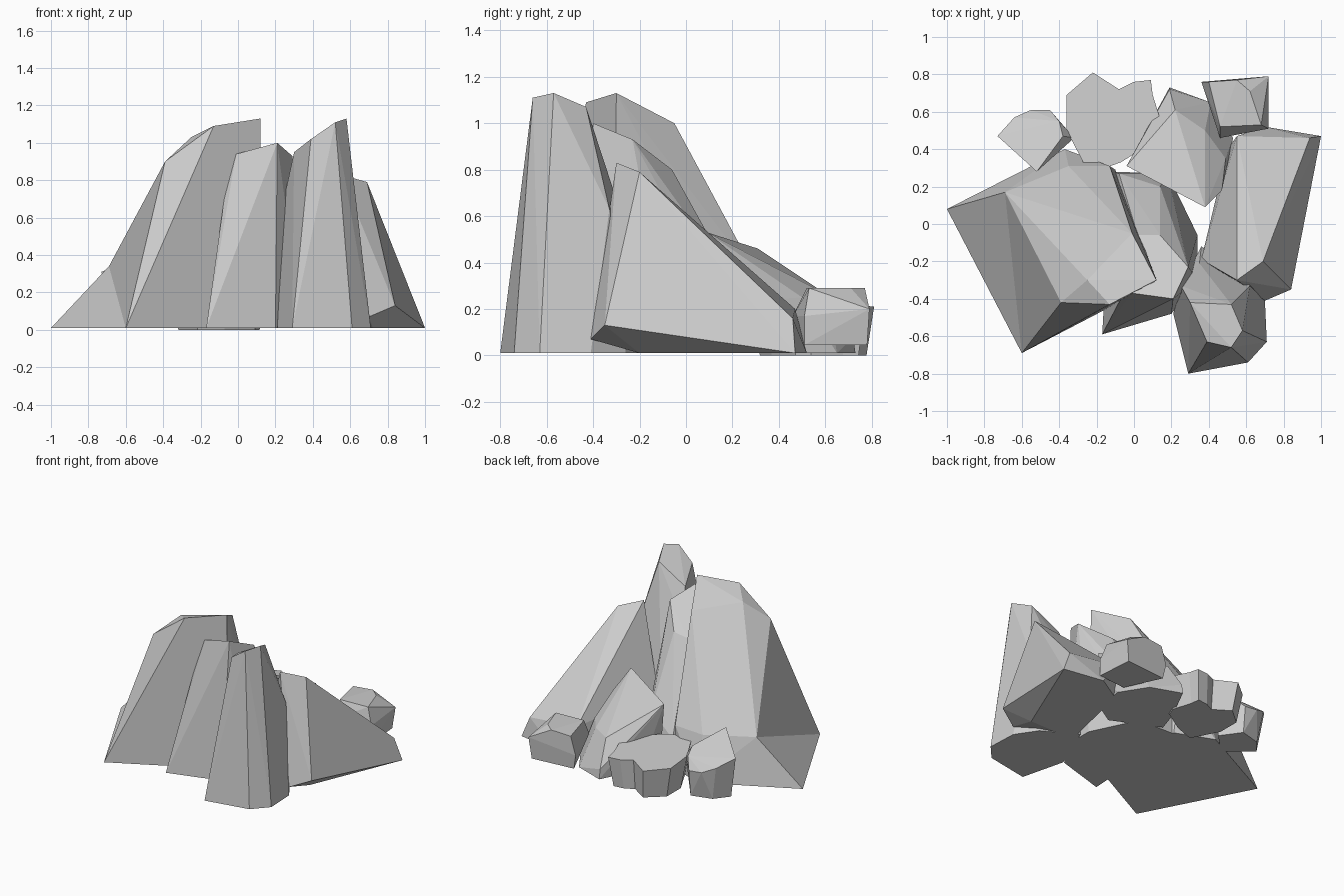
import bpy, bmesh
from mathutils import Vector

if "Cube" in bpy.data.objects:
    bpy.data.objects.remove(bpy.data.objects["Cube"])


def finish(name, bm):
    """Turn a bmesh into a flat-shaded object."""
    bmesh.ops.recalc_face_normals(bm, faces=bm.faces)
    me = bpy.data.meshes.new(name)
    bm.to_mesh(me)
    bm.free()
    ob = bpy.data.objects.new(name, me)
    bpy.context.collection.objects.link(ob)
    return ob


def rock(name, base, upper, floor=0.01, creases=()):
    """Faceted boulder: hull of a ground outline and upper corners.
    Each crease is an edge (two corners) to turn inwards, making a hollow."""
    bm = bmesh.new()
    for x, y in base:
        bm.verts.new((x, y, floor))
    for p in upper:
        bm.verts.new(p)
    bmesh.ops.convex_hull(bm, input=bm.verts)
    loose = [v for v in bm.verts if not v.link_faces]
    bmesh.ops.delete(bm, geom=loose, context='VERTS')
    bmesh.ops.triangulate(bm, faces=bm.faces)
    for ends in creases:
        a, b = [min(bm.verts, key=lambda v: (v.co - Vector(p)).length) for p in ends]
        edge = bm.edges.get((a, b))
        if edge:
            bmesh.ops.rotate_edges(bm, edges=[edge])
    bmesh.ops.dissolve_limit(bm, angle_limit=0.07, verts=bm.verts, edges=bm.edges)
    return finish(name, bm)


def slab(name, outline, taper, z_top):
    """Flat stone: irregular outline narrowing towards the ground."""
    bm = bmesh.new()
    c = sum((Vector(p) for p in outline), Vector((0, 0))) / len(outline)
    top = [bm.verts.new((x, y, z_top(x, y))) for x, y in outline]
    low = [bm.verts.new((*(c + (Vector(p) - c) * taper), 0)) for p in outline]
    bm.faces.new(top)
    bm.faces.new(low[::-1])
    n = len(outline)
    for i in range(n):
        j = (i + 1) % n
        bm.faces.new((top[i], low[i], low[j], top[j]))
    return finish(name, bm)


# Large left boulder, hollow on its left side
rock("large_left_boulder",
     [(-1, .08), (-.60, -.69), (-.13, -.45), (.13, -.31), (-.10, .29), (-.37, .40)],
     [(-.39, -.42, .90), (-.25, -.30, 1.03), (-.13, -.43, 1.09), (.12, -.30, 1.13),
      (-.01, -.05, 1.0), (-.13, .31, .33), (-.35, .31, .32), (-.69, .17, .34)],
     creases=[((-1, .08, .01), (-.25, -.30, 1.03)),
              ((-1, .08, .01), (-.39, -.42, .90))])

# Middle front pillar
rock("middle_pillar",
     [(-.17, -.59), (.20, -.48), (.34, -.30), (.34, -.06), (.18, .27), (-.12, .28)],
     [(-.06, -.38, .80), (-.01, -.37, .94), (.21, -.40, 1.0), (.29, -.23, .93),
      (.14, -.06, .80), (.02, -.06, .78), (.14, .20, .33), (-.08, .27, .2)])

# Tall right pillar
rock("right_pillar",
     [(.21, -.48), (.29, -.80), (.61, -.74), (.71, -.63), (.70, -.41), (.60, -.26), (.36, -.12)],
     [(.30, -.42, .95), (.39, -.63, 1.02), (.52, -.66, 1.11), (.58, -.57, 1.13),
      (.52, -.43, 1.07), (.25, -.33, .72), (.35, -.21, .40), (.62, -.33, .63)])

# Leaning slab on the right side
rock("right_leaning_rock",
     [(1.0, .47), (.72, -.20), (.36, -.20), (.50, .40), (.70, .52)],
     [(.55, -.30, .83), (.69, -.20, .79), (.94, .46, .16), (.55, .47, .20),
      (.84, -.35, .13), (.70, -.41, .07), (.36, -.19, .25)])

# Sloping rock at the back middle
rock("back_sloping_rock",
     [(.19, .73), (.05, .45), (.0, .30), (.34, .14), (.47, .22), (.53, .46), (.41, .65)],
     [(.38, .09, .53), (.47, .18, .37), (.49, .35, .24), (.38, .50, .25),
      (.22, .61, .26), (-.04, .31, .46), (.06, .43, .37), (.19, .72, .08)])

# Small rock at the back right
rock("back_right_small_rock",
     [(.38, .75), (.70, .78), (.72, .51), (.50, .49)],
     [(.40, .76, .28), (.55, .77, .29), (.62, .71, .29), (.68, .53, .29), (.46, .52, .29),
      (.72, .79, .20), (.72, .51, .17), (.46, .46, .17), (.36, .76, .15)], floor=.045)

# Small rock at the back left
rock("back_left_small_rock",
     [(-.68, .45), (-.60, .55), (-.45, .59), (-.35, .45), (-.50, .30)],
     [(-.73, .47, .31), (-.64, .57, .25), (-.55, .61, .21), (-.45, .61, .20),
      (-.40, .55, .27), (-.52, .28, .41), (-.32, .46, .22), (-.38, .47, .31)])

# Flat stone at the back
slab("back_flat_stone",
     [(-.22, .81), (-.08, .72), (0, .76), (.09, .77), (.10, .69), (.15, .53),
      (.12, .45), (-.07, .33), (-.24, .27), (-.36, .50), (-.36, .69)],
     .85, lambda x, y: .21 + (.81 - y) * .1)
